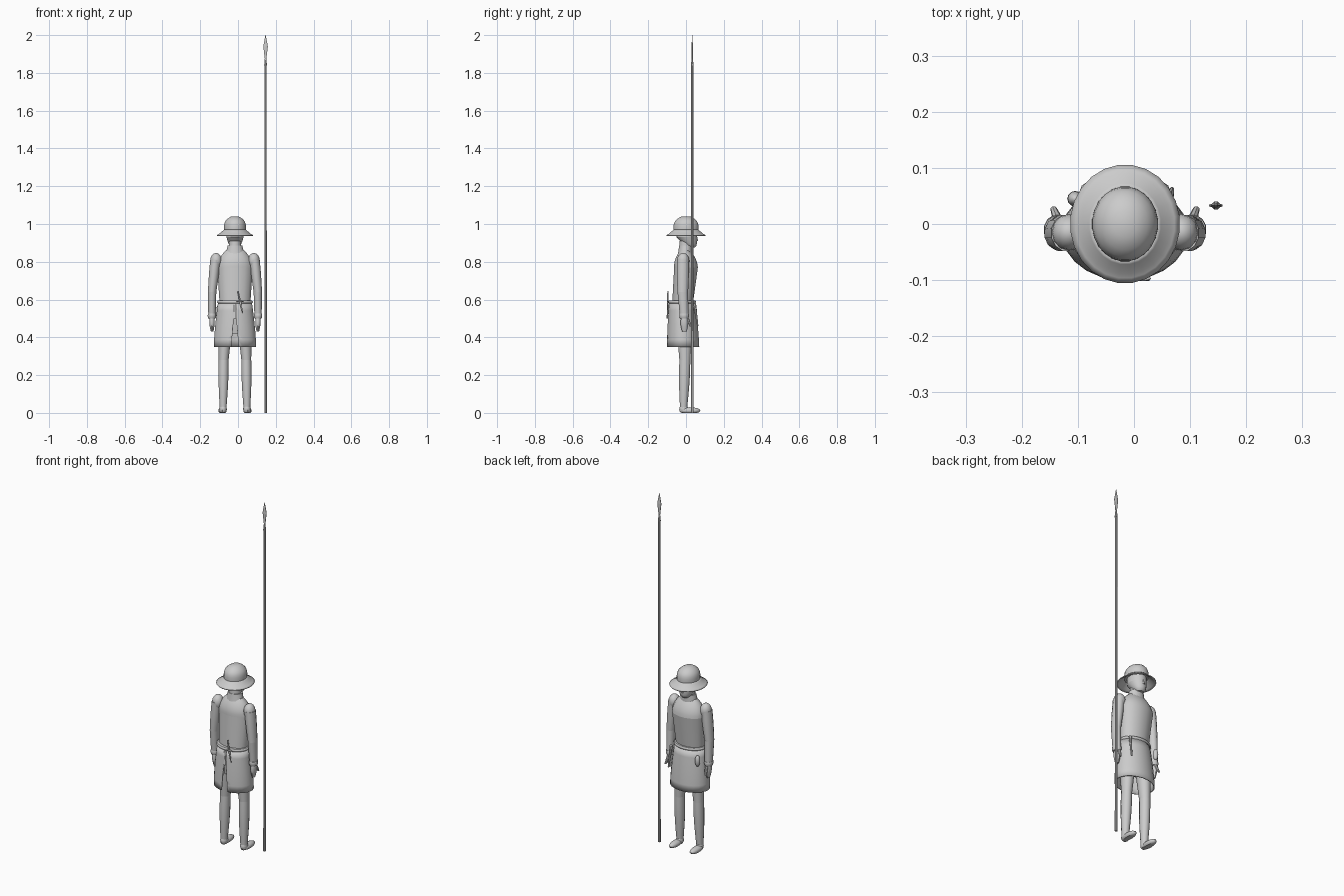
import bpy, bmesh, math
from mathutils import Matrix, Vector

default_cube = bpy.data.objects.get("Cube")
if default_cube:
    bpy.data.objects.remove(default_cube)

# Main heights and the centre line of the figure
MIDDLE = -.016
HEM, WAIST, CHEST, NECK, BRIM = .35, .58, .77, .86, .94

grey = bpy.data.materials.new("plain grey")
grey.use_nodes = True
grey.diffuse_color = (.6, .6, .6, 1)
grey.node_tree.nodes["Principled BSDF"].inputs["Base Color"].default_value = grey.diffuse_color


def finish(name, bm):
    """Turn the mesh into a smooth object with sharp edges kept."""
    bmesh.ops.recalc_face_normals(bm, faces=bm.faces)
    mesh = bpy.data.meshes.new(name)
    bm.to_mesh(mesh)
    bm.free()
    mesh.materials.append(grey)
    part = bpy.data.objects.new(name, mesh)
    bpy.context.collection.objects.link(part)
    bpy.ops.object.select_all(action='DESELECT')
    part.select_set(True)
    bpy.context.view_layer.objects.active = part
    bpy.ops.object.shade_smooth_by_angle(angle=math.radians(40))
    return part


def taper(name, start, end, start_size, end_size, power=1, bulge=0, steps=6, sides=16, closed=True):
    """Skin level oval sections between two points; power bends the outline, bulge swells it."""
    start, end = Vector(start), Vector(end)
    start_size, end_size = Vector(start_size), Vector(end_size)
    bm = bmesh.new()
    rings = []
    for step in range(steps + 1):
        t = step / steps
        centre = start.lerp(end, t)
        size = start_size.lerp(end_size, t ** power) * (1 + bulge * math.sin(math.pi * t))
        ring = []
        for side in range(sides):
            angle = math.tau * (side + .5) / sides
            offset = Vector((size.x * math.cos(angle), size.y * math.sin(angle), 0))
            ring.append(bm.verts.new(centre + offset))
        rings.append(ring)
    for low, high in zip(rings, rings[1:]):
        for side in range(sides):
            bm.faces.new((low[side - 1], low[side], high[side], high[side - 1]))
    if closed:
        bm.faces.new(rings[0])
        bm.faces.new(rings[-1])
    return finish(name, bm)


def blob(name, centre, size, floor=0):
    """Oval ball that never sinks below the floor."""
    bm = bmesh.new()
    bmesh.ops.create_uvsphere(bm, u_segments=12, v_segments=8, radius=1,
                              matrix=Matrix.Translation(centre) @ Matrix.Diagonal((*size, 1)))
    for vert in bm.verts:
        vert.co.z = max(vert.co.z, floor)
    return finish(name, bm)


def thicken(part):
    cloth = part.modifiers.new("thickness", 'SOLIDIFY')
    cloth.thickness = .005


# Hat: flat-topped dome over a drooping brim
crown_size = (.059, .067)
taper("hat_crown", (MIDDLE, 0, .965), (MIDDLE, 0, 1.04), crown_size, (.02, .024), power=4, sides=24)
brim = taper("hat_brim", (MIDDLE, 0, BRIM), (MIDDLE, 0, .97), (.098, .106), crown_size,
             power=.8, sides=24, closed=False)
thicken(brim)

# Head, face and neck
face_size = (.046, .055)
taper("jaw", (MIDDLE, .03, .875), (MIDDLE, .004, .93), (.02, .016), face_size, power=.6)
taper("skull", (MIDDLE, .004, .93), (MIDDLE, 0, .98), face_size, face_size)
taper("nose", (MIDDLE, .056, .91), (MIDDLE, .054, BRIM), (.009, .009), (.004, .004), sides=8)
blob("mouth", (MIDDLE, .05, .893), (.013, .006, .004))
taper("neck", (MIDDLE, -.008, .83), (MIDDLE, 0, .91), (.034, .03), (.032, .034))
taper("collar", (MIDDLE, -.006, .83), (MIDDLE, -.002, .885), (.056, .04), (.04, .035), power=.7)

# Shirt: widens from the waist to the chest, then rounds over the shoulders
chest_size = (.096, .064)
taper("shirt_body", (MIDDLE, -.018, WAIST), (MIDDLE, 0, CHEST), (.083, .056), chest_size)
taper("shirt_shoulders", (MIDDLE, 0, CHEST), (MIDDLE, -.005, NECK), chest_size, (.05, .027), power=2)

# Belt and flared skirt, slit behind
waist_size = (.091, .07)
taper("belt", (MIDDLE, -.02, WAIST), (MIDDLE, -.02, .595), waist_size, waist_size, bulge=.05, sides=24)
skirt = taper("skirt", (MIDDLE, -.015, HEM), (MIDDLE, -.02, WAIST), (.113, .086), waist_size,
              power=1.5, sides=24, closed=False)
thicken(skirt)
slit = taper("slit_cutter", (MIDDLE, -.1, HEM - .01), (MIDDLE, -.1, WAIST - .02),
             (.022, .03), (.001, .03), sides=8)
slit.hide_render = True
slit.hide_viewport = True
cut = skirt.modifiers.new("slit", 'BOOLEAN')
cut.operation = 'DIFFERENCE'
cut.object = slit
taper("hips", (MIDDLE, -.01, .42), (MIDDLE, -.015, WAIST), (.07, .04), (.08, .056))

# Limbs, repeated on both sides
for side, label in ((1, "left"), (-1, "right")):
    def out(distance):
        return MIDDLE + side * distance

    # Leg
    knee = (out(.06), -.006, .28)
    knee_size = (.027, .03)
    taper(label + "_calf", (out(.063), -.013, .02), knee, (.018, .019), knee_size,
          bulge=.15, sides=12)
    taper(label + "_thigh", knee, (out(.05), -.008, .46), knee_size, (.038, .044), sides=12)
    blob(label + "_foot", (out(.066), .02, .012), (.022, .056, .018))
    blob(label + "_heel", (out(.063), -.012, .02), (.02, .024, .026))

    # Arm
    elbow = (out(.121), -.017, .64)
    elbow_size = (.023, .029)
    taper(label + "_forearm", (out(.122), -.01, .52), elbow, (.02, .024), elbow_size, sides=12)
    taper(label + "_upper_arm", elbow, (out(.104), -.016, .81), elbow_size, (.028, .033),
          bulge=.05, sides=12)
    blob(label + "_shoulder", (out(.1), -.015, .805), (.031, .033, .042))
    taper(label + "_cuff", (out(.122), -.01, .5), (out(.122), -.01, .525),
          (.02, .023), (.022, .025), bulge=.1, sides=12)
    taper(label + "_hand", (out(.121), -.008, .43), (out(.122), -.009, .51),
          (.007, .012), (.012, .016), bulge=.5, sides=12)
    taper(label + "_thumb", (out(.127), .026, .455), (out(.12), .008, .5),
          (.006, .006), (.009, .009), sides=8)

# Belt items: dagger and tie behind, pouch and knife in front
guard = Vector((.011, -.097, .59))
blade_size = (.006, .004)
taper("dagger_grip", guard, (0, -.095, .645), (.005, .005), (.004, .004), sides=8)
taper("dagger_blade", (.026, -.1, .525), guard, (.002, .002), blade_size, sides=8)
blob("dagger_guard", guard, (.02, .005, .004))
taper("belt_tie", (MIDDLE, -.1, .5), (MIDDLE, -.092, WAIST), blade_size, blade_size, sides=8)
blob("pouch", (-.105, .045, .535), (.014, .014, .032))
taper("knife_sheath", (.068, .062, .46), (.062, .045, WAIST), (.004, .004), (.009, .009), sides=8)

# Spear
def on_spear(height):
    return (.146, .033, height)


shaft_size = (.0075, .0075)
tip_size = (.001, .001)
blade_base = (.004, .003)
taper("spear_shaft", on_spear(0), on_spear(1.85), shaft_size, (.006, .006), steps=1, sides=8)
taper("spear_socket", on_spear(1.84), on_spear(1.88), (.008, .008), blade_base, sides=8)
taper("spear_blade_base", on_spear(1.87), on_spear(1.94), blade_base, (.013, .004), steps=3, sides=8)
taper("spear_blade_tip", on_spear(1.94), on_spear(2), (.013, .004), tip_size, steps=3, sides=8)
